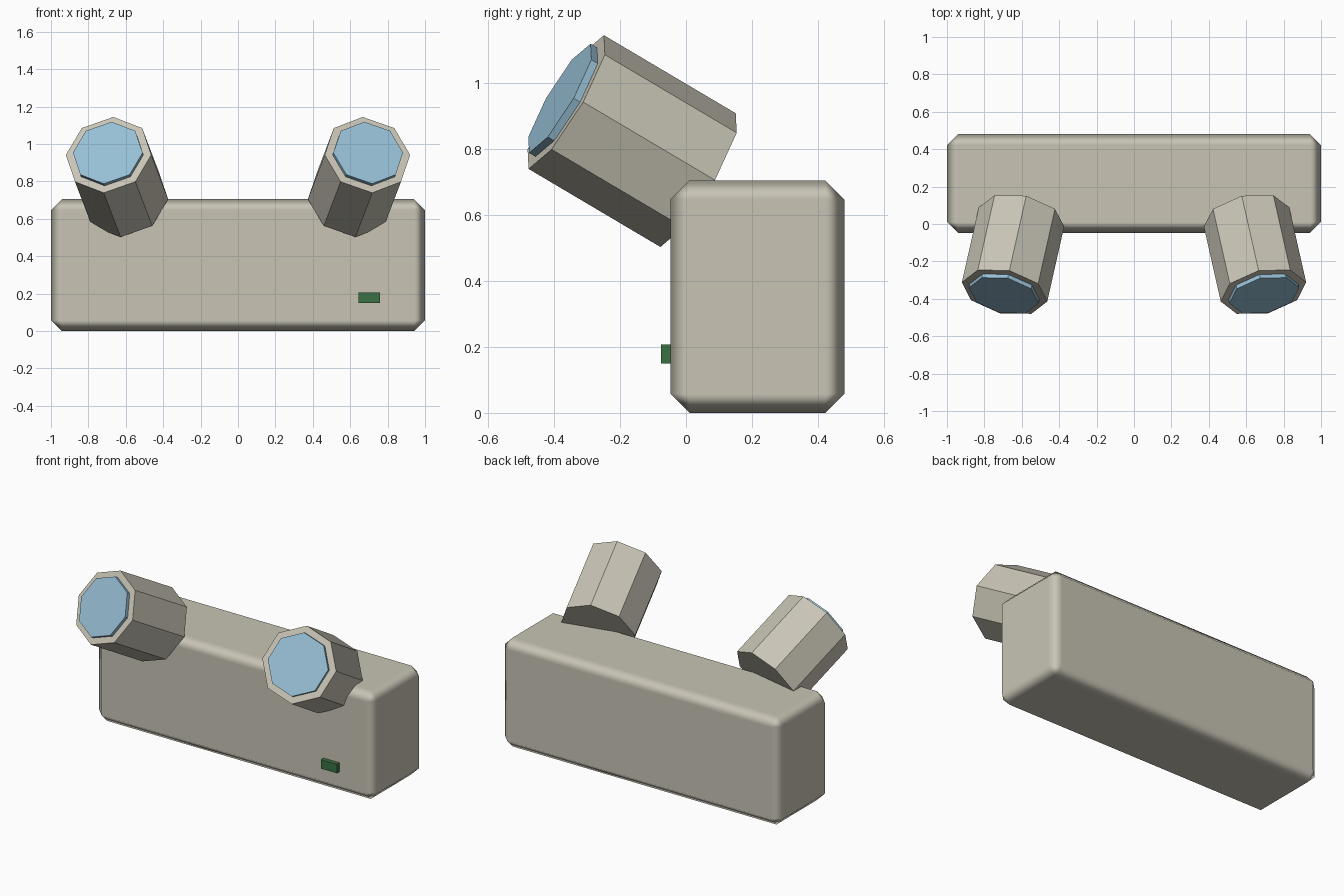
import bpy, math
from mathutils import Vector, Matrix

if "Cube" in bpy.data.objects:
    bpy.data.objects.remove(bpy.data.objects["Cube"])


def material(name, rgb):
    m = bpy.data.materials.new(name)
    m.diffuse_color = (*rgb, 1)
    m.use_nodes = True
    m.node_tree.nodes["Principled BSDF"].inputs["Base Color"].default_value = m.diffuse_color
    return m


casing = material("warm grey casing", (0.578, 0.552, 0.462))
glass = material("pale blue lens", (0.305, 0.515, 0.658))
green = material("green indicator", (0.042, 0.162, 0.054))


def box(name, low, high, mat):
    low, high = Vector(low), Vector(high)
    bpy.ops.mesh.primitive_cube_add(size=1)
    ob = bpy.context.object
    ob.name = name
    ob.data.transform(Matrix.Translation((low + high) / 2) @ Matrix.Diagonal((*(high - low), 1)))
    ob.data.materials.append(mat)
    return ob


def octagon_drum(name, front, axis_turn, radius, start, end, mat):
    """Eight-sided drum along local z, running from start to end behind the lamp face."""
    bpy.ops.mesh.primitive_cylinder_add(vertices=8, radius=radius, depth=end - start)
    ob = bpy.context.object
    ob.name = name
    ob.data.transform(Matrix.Translation(front) @ axis_turn
                      @ Matrix.Translation((0, 0, (start + end) / 2)))
    ob.data.materials.append(mat)
    return ob


# Battery housing with chamfered edges and softened shading
housing = box("housing", (-1, -0.047, 0), (1, 0.48, 0.705), casing)
bevel = housing.modifiers.new("chamfer", "BEVEL")
bevel.width = 0.058
bevel.segments = 1
bevel.harden_normals = True
for p in housing.data.polygons:
    p.use_smooth = True

# Status indicator on the front
box("indicator", (0.645, -0.076, 0.15), (0.76, -0.03, 0.207), green)

# Two lamp heads, tilted up and turned outwards
for side, label in ((-1, "left"), (1, "right")):
    face = Vector((side * 0.692, -0.363, 0.942))
    turn = (Matrix.Rotation(side * math.radians(12.7), 4, "Z")
            @ Matrix.Rotation(math.radians(-120), 4, "X"))
    octagon_drum(label + "_lamp", face, turn, 0.234, 0, 0.473, casing)
    octagon_drum(label + "_lens", face, turn, 0.191, -0.023, 0.03, glass)
